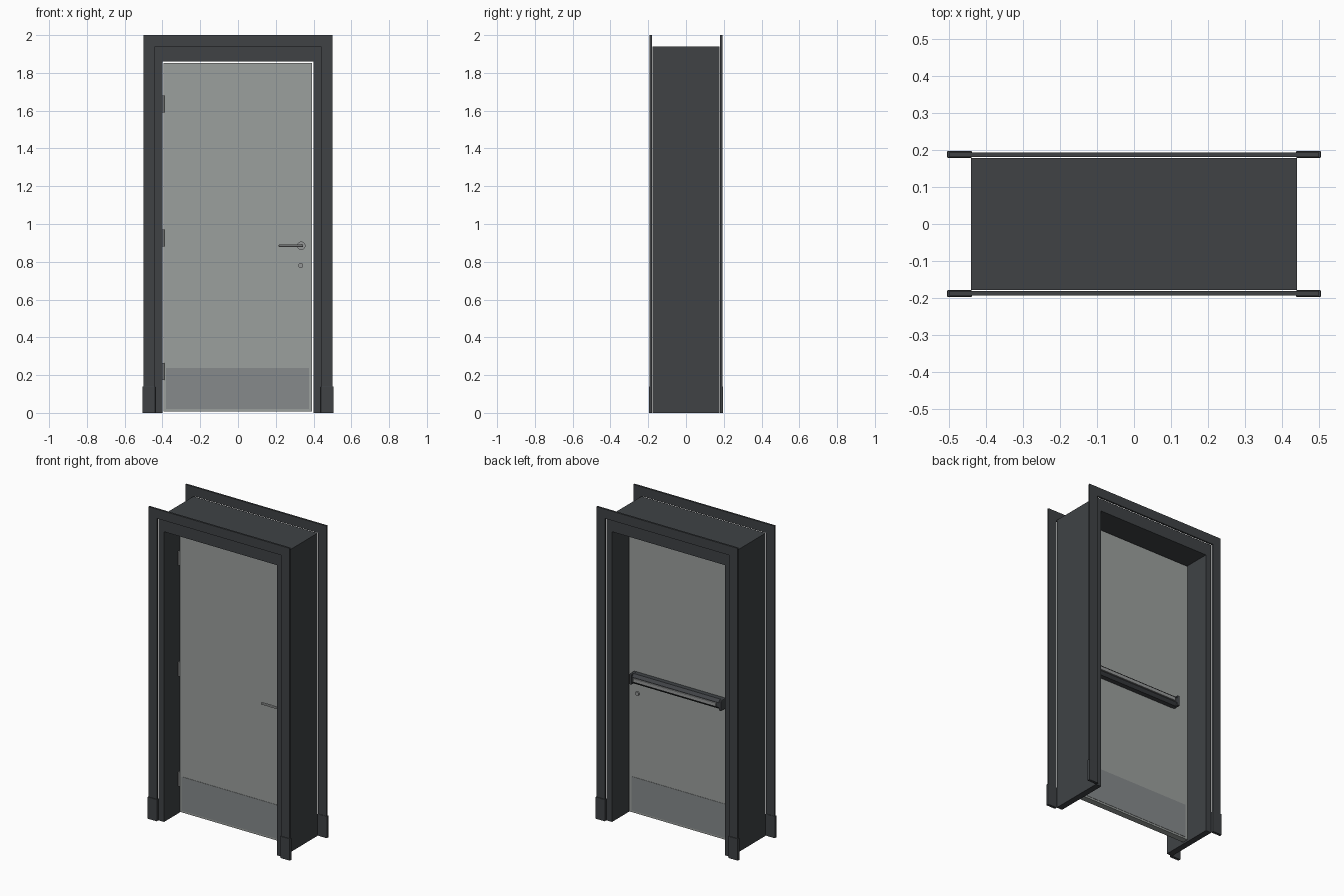
import bpy, bmesh, math
from mathutils import Matrix

if "Cube" in bpy.data.objects:
    bpy.data.objects.remove(bpy.data.objects["Cube"])


def material(name, rgb):
    m = bpy.data.materials.new(name)
    m.diffuse_color = (*rgb, 1)
    m.use_nodes = True
    m.node_tree.nodes["Principled BSDF"].inputs["Base Color"].default_value = m.diffuse_color
    return m


DARK = material("dark_paint", (0.05, 0.055, 0.06))
PANEL = material("door_grey", (0.33, 0.35, 0.34))
PLATE = material("kick_grey", (0.24, 0.255, 0.26))
STEEL = material("steel", (0.3, 0.31, 0.31))


def finish(name, bm, mat, bevel=0, smooth=False):
    bmesh.ops.recalc_face_normals(bm, faces=bm.faces)
    me = bpy.data.meshes.new(name)
    bm.to_mesh(me)
    bm.free()
    me.materials.append(mat)
    ob = bpy.data.objects.new(name, me)
    bpy.context.collection.objects.link(ob)
    if bevel:
        mod = ob.modifiers.new("bevel", 'BEVEL')
        mod.width, mod.segments = bevel, 2
    if smooth:
        bpy.context.view_layer.objects.active = ob
        ob.select_set(True)
        bpy.ops.object.shade_smooth_by_angle(angle=math.radians(40))
        ob.select_set(False)
    return ob


def box(name, x, y, z, mat, bevel=0):
    bm = bmesh.new()
    bmesh.ops.create_cube(bm, size=1)
    for v in bm.verts:
        v.co = [(r[0] + r[1]) / 2 + c * (r[1] - r[0]) for r, c in zip((x, y, z), v.co)]
    return finish(name, bm, mat, bevel)


def extrude(name, pts, vec, mat):
    bm = bmesh.new()
    f = bm.faces.new([bm.verts.new(p) for p in pts])
    r = bmesh.ops.extrude_face_region(bm, geom=[f])
    new = [g for g in r["geom"] if isinstance(g, bmesh.types.BMVert)]
    bmesh.ops.translate(bm, verts=new, vec=vec)
    if f.is_valid and len(f.link_loops if hasattr(f, "link_loops") else f.loops) == 0:
        bm.faces.remove(f)
    return finish(name, bm, mat)


def arch(name, xo, xi, zo, zi, y0, y1, mat):
    pts = [(-xo, 0), (-xo, zo), (xo, zo), (xo, 0), (xi, 0), (xi, zi), (-xi, zi), (-xi, 0)]
    return extrude(name, [(x, y0, z) for x, z in pts], (0, y1 - y0, 0), mat)


def rod(name, loc, r, length, axis, mat, seg=24):
    bm = bmesh.new()
    rot = {'X': Matrix.Rotation(math.pi / 2, 4, 'Y'),
           'Y': Matrix.Rotation(math.pi / 2, 4, 'X'), 'Z': Matrix()}[axis]
    bmesh.ops.create_cone(bm, cap_ends=True, segments=seg, radius1=r, radius2=r,
                          depth=length, matrix=Matrix.Translation(loc) @ rot)
    return finish(name, bm, mat, smooth=True)


# Deep frame lining the wall opening
arch("door_frame", 0.44, 0.40, 1.94, 1.86, -0.178, 0.178, DARK)

# Architraves and plinth blocks on both sides of the wall
for side, s in (("front", -1), ("back", 1)):
    arch(side + "_architrave", 0.5, 0.44, 2.0, 1.94, s * 0.181, s * 0.193, DARK)
    for end, e in (("left", -1), ("right", 1)):
        box(f"{side}_{end}_plinth", sorted((e * 0.438, e * 0.505)),
            sorted((s * 0.179, s * 0.197)), (0, 0.14), DARK, 0.002)

# Door leaf with kick plates
box("door_leaf", (-0.395, 0.393), (-0.025, 0.015), (0.008, 1.853), PANEL)
box("front_kick_plate", (-0.38, 0.375), (-0.027, -0.025), (0.02, 0.237), PLATE)
box("back_kick_plate", (-0.38, 0.375), (0.015, 0.017), (0.02, 0.237), PLATE)

# Hinges
for i, z in enumerate((0.22, 0.925, 1.635)):
    rod(f"hinge_{i}", (-0.396, -0.03, z), 0.006, 0.09, 'Z', STEEL, 16)

# Lever handle and front lock
rod("handle_rose", (0.335, -0.029, 0.885), 0.022, 0.008, 'Y', STEEL)
rod("handle_neck", (0.335, -0.048, 0.885), 0.008, 0.05, 'Y', STEEL)
box("handle_lever", (0.215, 0.345), (-0.078, -0.064), (0.879, 0.891), STEEL, 0.003)
rod("front_lock", (0.332, -0.029, 0.78), 0.013, 0.01, 'Y', STEEL)
rod("back_lock", (0.332, 0.019, 0.78), 0.013, 0.01, 'Y', STEEL)

# Push bar on the back: chamfered housing, raised bar and end caps
housing = [(0.015, 0.853), (0.045, 0.853), (0.062, 0.87), (0.062, 0.9), (0.045, 0.917), (0.015, 0.917)]
extrude("push_bar_housing", [(-0.28, y, z) for y, z in housing], (0.625, 0, 0), DARK)
box("push_bar", (-0.26, 0.33), (0.058, 0.07), (0.873, 0.897), STEEL, 0.003)
for end, x in (("hinge", -0.295), ("latch", 0.34)):
    box(f"push_bar_{end}_cap", (x, x + 0.017), (0.015, 0.066), (0.851, 0.919), DARK, 0.005)
